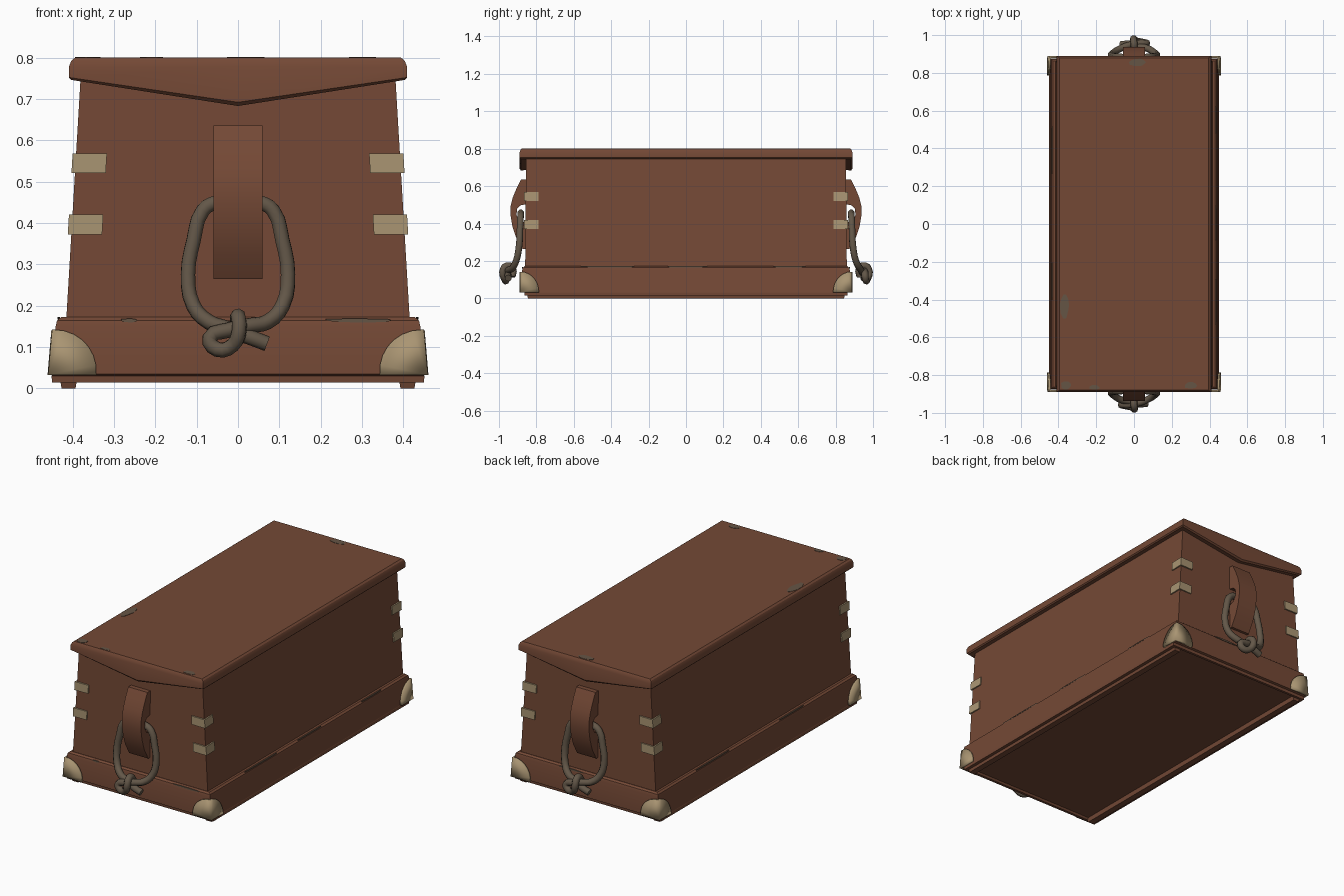
import bpy, bmesh, math, random
from mathutils import Vector

if "Cube" in bpy.data.objects:
    bpy.data.objects.remove(bpy.data.objects["Cube"])

random.seed(4)


def material(name, rgb):
    m = bpy.data.materials.new(name)
    m.diffuse_color = (*rgb, 1)
    m.use_nodes = True
    m.node_tree.nodes["Principled BSDF"].inputs["Base Color"].default_value = m.diffuse_color
    return m


WOOD = material("brown_wood", (0.175, 0.066, 0.036))
BRASS = material("pale_brass", (0.40, 0.30, 0.17))
ROPE = material("grey_rope", (0.125, 0.095, 0.065))
WORN = material("worn_wood", (0.13, 0.09, 0.06))


def finish(name, bm, mat, angle=30):
    bmesh.ops.recalc_face_normals(bm, faces=bm.faces[:])
    me = bpy.data.meshes.new(name)
    bm.to_mesh(me)
    bm.free()
    ob = bpy.data.objects.new(name, me)
    bpy.context.collection.objects.link(ob)
    me.materials.append(mat)
    bpy.ops.object.select_all(action='DESELECT')
    ob.select_set(True)
    bpy.context.view_layer.objects.active = ob
    bpy.ops.object.shade_smooth_by_angle(angle=math.radians(angle))
    return ob


def loft(name, rings, mat, angle=30):
    """Skin a stack of equal-length point rings and cap both ends."""
    bm = bmesh.new()
    vs = [[bm.verts.new(p) for p in r] for r in rings]
    n = len(vs[0])
    for a, b in zip(vs, vs[1:]):
        for i in range(n):
            j = (i + 1) % n
            bm.faces.new((a[i], a[j], b[j], b[i]))
    bm.faces.new(vs[0])
    bm.faces.new(vs[-1])
    return finish(name, bm, mat, angle)


def rect(hx, hy, z):
    return [(-hx, -hy, z), (hx, -hy, z), (hx, hy, z), (-hx, hy, z)]


def lid_ring(hx, hy, z, zm):
    return [(-hx, -hy, z), (0, -hy, zm), (hx, -hy, z),
            (hx, hy, z), (0, hy, zm), (-hx, hy, z)]


# Chest body with sloping long sides
loft("chest_body", [rect(0.417, 0.86, 0.14), rect(0.38, 0.855, 0.765)], WOOD)

# Skirting around the base, with a recessed bottom
loft("base_skirting", [
    rect(0.425, 0.84, 0.024), rect(0.432, 0.848, 0.014), rect(0.45, 0.862, 0.014),
    rect(0.451, 0.864, 0.030), rect(0.449, 0.876, 0.034), rect(0.441, 0.876, 0.150),
    rect(0.438, 0.872, 0.164), rect(0.428, 0.862, 0.172)], WOOD)

# Runners under the long sides
for s, side in ((-1, "left"), (1, "right")):
    bot = [(s * 0.41 + x, y, 0) for x, y, _ in rect(0.017, 0.845, 0)]
    top = [(s * 0.41 + x, y, 0.026) for x, y, _ in rect(0.021, 0.852, 0)]
    loft("runner_" + side, [bot, top], WOOD)

# Lid with moulded edge and V-shaped drop at both ends
loft("lid", [
    lid_ring(0.376, 0.85, 0.745, 0.688), lid_ring(0.403, 0.882, 0.746, 0.683),
    lid_ring(0.409, 0.89, 0.752, 0.692), lid_ring(0.409, 0.89, 0.778, 0.778),
    lid_ring(0.403, 0.885, 0.793, 0.793), lid_ring(0.394, 0.88, 0.80, 0.80)], WOOD)


# Brass corner straps
def strap(name, sx, sy, z0, z1):
    rings = []
    for z in (z0, z1):
        ox = 0.424 - 0.06 * (z - 0.17)
        oy, t = 0.866, 0.022
        pts = [(ox, oy), (ox - 0.083, oy - 0.002), (ox - 0.083, oy - t),
               (ox - t, oy - t), (ox - t, oy - 0.078), (ox - 0.002, oy - 0.078)]
        rings.append([(sx * x, sy * y, z) for x, y in pts])
    loft(name, rings, BRASS)


# Brass quarter-round guards on the base corners
def guard(name, sx, sy):
    bm = bmesh.new()

    def add(x, y, z):
        return bm.verts.new((sx * (x - 0.085 * (z - 0.03)), sy * y, z))
    centre = add(0.455, 0.884, 0.032)
    tip = add(0.455, 0.884, 0.142)
    for dx, dy in ((0.112, 0.0), (0.0, 0.098)):
        prev = tip
        for k in range(1, 8):
            t = math.pi / 2 * (1 - k / 7)
            v = add(0.455 - dx * math.cos(t), 0.884 - dy * math.cos(t),
                    0.032 + 0.11 * math.sin(t))
            bm.faces.new((centre, prev, v))
            prev = v
    if sx * sy < 0:
        bmesh.ops.reverse_faces(bm, faces=bm.faces[:])
    ob = finish(name, bm, BRASS)
    mod = ob.modifiers.new("thickness", 'SOLIDIFY')
    mod.thickness = 0.012
    mod.offset = 0
    return ob


for sx, a in ((-1, "left"), (1, "right")):
    for sy, b in ((-1, "front"), (1, "back")):
        strap(f"upper_strap_{b}_{a}", sx, sy, 0.521, 0.568)
        strap(f"lower_strap_{b}_{a}", sx, sy, 0.372, 0.420)
        guard(f"corner_guard_{b}_{a}", sx, sy)

# Wooden cleats and rope handles on both ends
CLEAT = [(0.85, 0.636), (0.882, 0.636), (0.905, 0.59), (0.926, 0.54), (0.937, 0.495),
         (0.938, 0.445), (0.928, 0.385), (0.908, 0.325), (0.874, 0.265), (0.85, 0.265),
         (0.85, 0.40), (0.888, 0.415), (0.906, 0.445), (0.903, 0.48), (0.885, 0.497),
         (0.85, 0.505)]
SIDE = [(0.055, 0.884, 0.449), (0.085, 0.885, 0.43), (0.107, 0.888, 0.36),
        (0.121, 0.893, 0.275), (0.108, 0.908, 0.20), (0.07, 0.93, 0.16)]
START = [(0.07, 0.95, 0.108), (0.025, 0.952, 0.125), (-0.03, 0.938, 0.146)]
KNOT = [(0.03, 0.945, 0.152), (-0.025, 0.957, 0.14), (-0.068, 0.957, 0.122),
        (-0.05, 0.962, 0.094), (-0.012, 0.97, 0.105), (0.003, 0.981, 0.14),
        (0.0, 0.958, 0.175), (0.0, 0.925, 0.155), (0.01, 0.93, 0.115)]
path = START + [(-x, y, z) for x, y, z in reversed(SIDE)] + SIDE + KNOT

for s, end in ((-1, "front"), (1, "back")):
    loft("cleat_" + end, [[(x, s * y, z) for y, z in CLEAT] for x in (-0.059, 0.059)],
         WOOD, 35)
    cu = bpy.data.curves.new("rope_handle_" + end, 'CURVE')
    cu.dimensions = '3D'
    cu.bevel_depth = 0.0185
    cu.bevel_resolution = 2
    cu.resolution_u = 3
    cu.use_fill_caps = True
    sp = cu.splines.new('BEZIER')
    sp.bezier_points.add(len(path) - 1)
    for bp, (x, y, z) in zip(sp.bezier_points, path):
        bp.co = (-s * x, s * y, z)
        bp.handle_left_type = bp.handle_right_type = 'AUTO'
    cu.materials.append(ROPE)
    bpy.context.collection.objects.link(bpy.data.objects.new("rope_handle_" + end, cu))


# Worn patches: thin ragged plates on lid and skirting
def patch(name, c, u, v, n):
    """Ragged ten-sided plate at c with half-axes u, v and thickness n."""
    c, u, v, n = map(Vector, (c, u, v, n))
    base = []
    for k in range(10):
        t = math.tau * k / 10
        r = random.uniform(0.8, 1.1)
        base.append(c + u * r * math.cos(t) + v * r * math.sin(t))
    loft(name, [[p - n for p in base], [p + n for p in base]], WORN)


for i, (x, y, hx, hy) in enumerate([(0.02, 0.857, 0.05, 0.021), (-0.367, -0.43, 0.025, 0.07),
                                    (-0.36, -0.855, 0.03, 0.022), (-0.21, -0.865, 0.03, 0.012),
                                    (0.30, -0.855, 0.035, 0.02)]):
    patch(f"lid_wear_{i}", (x, y, 0.80), (hx, 0, 0), (0, hy, 0), (0, 0, 0.0015))
for i, (x, hx, sy) in enumerate([(-0.263, 0.022, -1), (0.29, 0.09, -1), (0.1, 0.08, 1)]):
    patch(f"end_skirting_wear_{i}", (x, sy * 0.8745, 0.164), (hx, 0, 0), (0, 0, 0.005),
          (0, 0.002, 0))
for i, (y, hy, sx) in enumerate([(-0.4, 0.15, 1), (0.0, 0.12, 1), (0.55, 0.1, 1),
                                 (-0.3, 0.12, -1), (0.4, 0.15, -1)]):
    patch(f"side_skirting_wear_{i}", (sx * 0.434, y, 0.169), (0, hy, 0), (0.003, 0, 0),
          (0, 0, 0.003))
